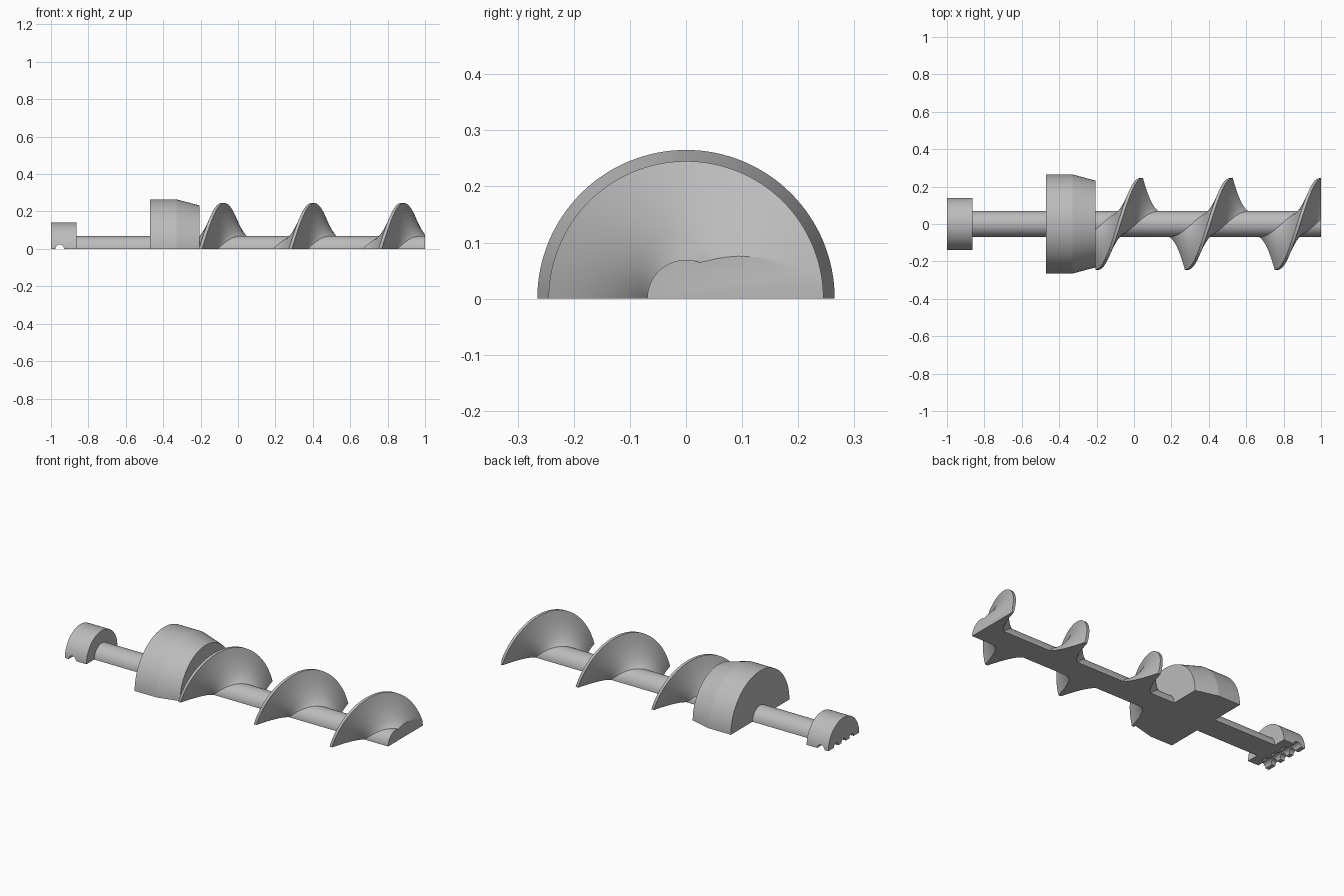
import bpy, bmesh
from math import sin, cos, pi, atan2, radians

if "Cube" in bpy.data.objects:
    bpy.data.objects.remove(bpy.data.objects["Cube"])

STEEL = (0.5, 0.5, 0.5, 1)
steel = bpy.data.materials.new("grey steel")
steel.use_nodes = True
steel.diffuse_color = STEEL
steel.node_tree.nodes["Principled BSDF"].inputs["Base Color"].default_value = STEEL

ARC = 64          # steps round the half circle
SHAFT_R = 0.069
PITCH = 0.48
SCREW_START, SCREW_END = -0.205, 1.0


def finish(name, bm, angle):
    bmesh.ops.recalc_face_normals(bm, faces=bm.faces[:])
    mesh = bpy.data.meshes.new(name)
    bm.to_mesh(mesh)
    bm.free()
    mesh.materials.append(steel)
    obj = bpy.data.objects.new(name, mesh)
    bpy.context.collection.objects.link(obj)
    bpy.ops.object.select_all(action='DESELECT')
    obj.select_set(True)
    bpy.context.view_layer.objects.active = obj
    bpy.ops.object.shade_smooth_by_angle(angle=radians(angle))
    return obj


def half_skin(bm, profile, lead=0):
    """Sweep an (x, radius) profile over the half turn, drifting by lead per turn."""
    rows = []
    for i in range(ARC + 1):
        a = pi * i / ARC
        s = sin(a) if 0 < i < ARC else 0
        rows.append([bm.verts.new((x + lead * a / (2 * pi), -r * cos(a), r * s))
                     for x, r in profile])
    for p, q in zip(rows, rows[1:]):
        for j in range(len(profile) - 1):
            bm.faces.new((p[j], p[j + 1], q[j + 1], q[j]))


def close_half(bm, x0, x1):
    """Add both end caps and the flat underside."""
    for end in (x0, x1):
        ring = [v for v in bm.verts if abs(v.co.x - end) < 1e-5]
        ring.sort(key=lambda v: atan2(v.co.z, -v.co.y))
        bm.faces.new(ring)
    base = [v for v in bm.verts if abs(v.co.z) < 1e-6]
    near = sorted((v for v in base if v.co.y < 0), key=lambda v: v.co.x)
    far = sorted((v for v in base if v.co.y > 0), key=lambda v: -v.co.x)
    bm.faces.new(near + far)


def half_turned(name, profile):
    bm = bmesh.new()
    half_skin(bm, profile)
    close_half(bm, profile[0][0], profile[-1][0])
    return finish(name, bm, 10)


# Plain shaft and tapered collar
half_turned("drive_shaft", [(-0.87, SHAFT_R), (-0.46, SHAFT_R)])
half_turned("collar", [(-0.47, 0.265), (-0.33, 0.265), (SCREW_START, 0.232)])

# Screw: shaft and flared helical flight as one skin, trimmed at both ends
flank = []
for k in range(11):
    t = k / 10
    flank.append((0.092 - 0.084 * t, SHAFT_R + 0.176 * (0.25 * t + 0.75 * t * t)))
tooth = flank + [(-x, r) for x, r in reversed(flank)]
profile = []
for turn in range(-1, 4):
    profile += [(turn * PITCH - 0.2 - x, r) for x, r in tooth]
bm = bmesh.new()
half_skin(bm, profile, PITCH)
for x, side in ((SCREW_START, -1), (SCREW_END, 1)):
    bmesh.ops.bisect_plane(bm, geom=bm.verts[:] + bm.edges[:] + bm.faces[:], dist=1e-6,
                           plane_co=(x, 0, 0), plane_no=(side, 0, 0), clear_outer=True)
close_half(bm, SCREW_START, SCREW_END)
finish("screw_flight", bm, 30)

# Coupling with round grooves cut into its flat side
coupling = half_turned("coupling", [(-1.0, 0.14), (-0.863, 0.14)])


def cut_groove(location, rotation, radius, length):
    bpy.ops.mesh.primitive_cylinder_add(vertices=24, radius=radius, depth=length,
                                        location=location, rotation=rotation)
    cutter = bpy.context.object
    cutter.hide_render = True
    bpy.context.view_layer.objects.active = coupling
    mod = coupling.modifiers.new("groove", 'BOOLEAN')
    mod.operation = 'DIFFERENCE'
    mod.solver = 'EXACT'
    mod.object = cutter
    # apply ahead of the shading modifier
    bpy.ops.object.modifier_move_to_index(modifier=mod.name, index=0)
    bpy.ops.object.modifier_apply(modifier=mod.name)
    bpy.data.objects.remove(cutter)


cut_groove((-0.953, 0, 0), (pi / 2, 0, 0), 0.023, 0.4)
for y in (-0.07, 0, 0.07):
    cut_groove((-0.98, y, 0), (0, pi / 2, 0), 0.02, 0.14)
